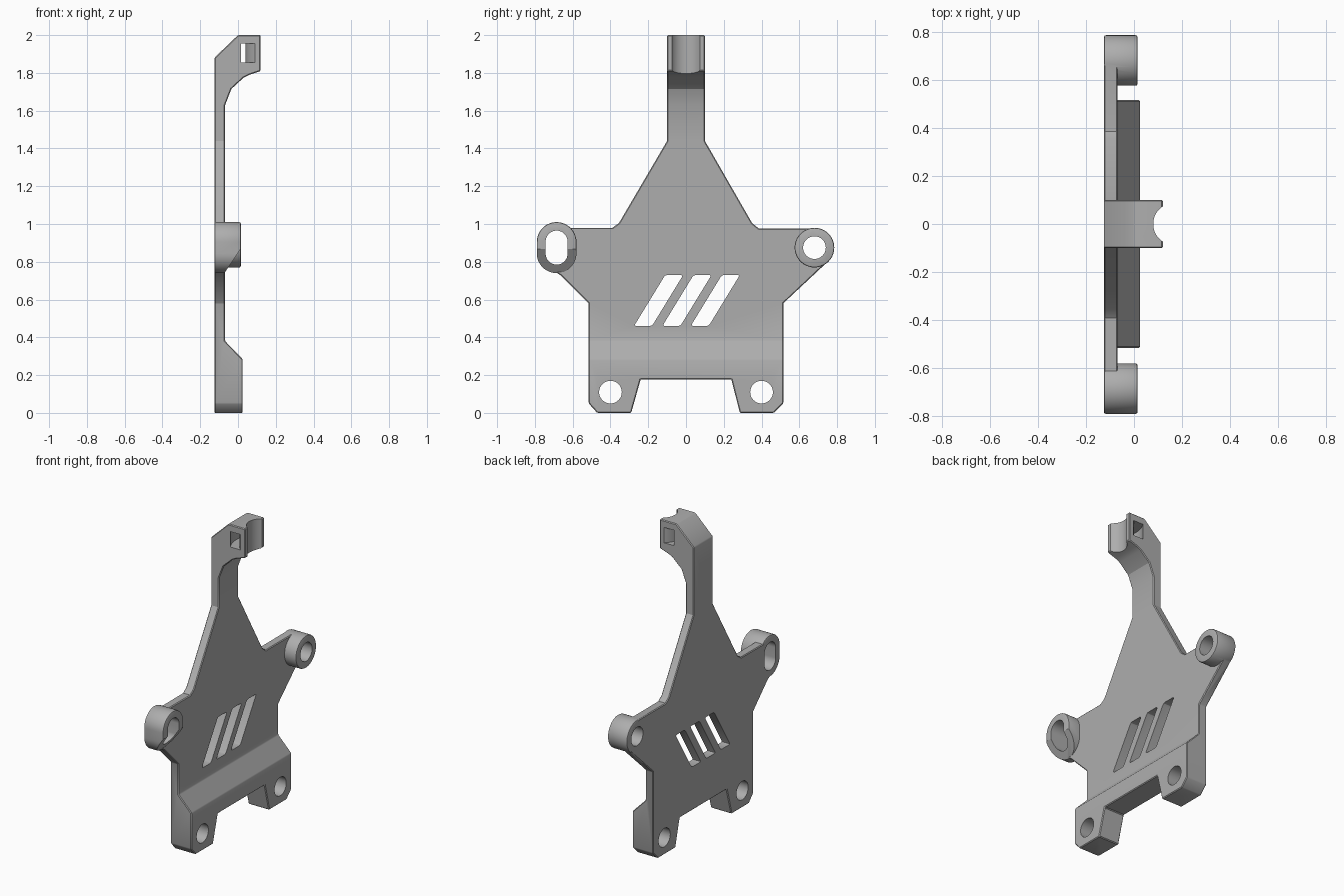
import bpy, math

cube = bpy.data.objects.get("Cube")
if cube:
    bpy.data.objects.remove(cube, do_unlink=True)

grey = bpy.data.materials.new("plain_grey")
grey.use_nodes = True
grey.diffuse_color = (0.42, 0.42, 0.42, 1)
grey.node_tree.nodes["Principled BSDF"].inputs["Base Color"].default_value = grey.diffuse_color


def activate(ob):
    bpy.ops.object.select_all(action='DESELECT')
    ob.select_set(True)
    bpy.context.view_layer.objects.active = ob


def prism(name, points, axis, low, high):
    """Extrude a 2D outline along x (points are y, z), y (x, z) or z (x, y)."""
    place = {'x': lambda a, b, d: (d, a, b),
             'y': lambda a, b, d: (a, d, b),
             'z': lambda a, b, d: (a, b, d)}[axis]
    n = len(points)
    verts = [place(a, b, d) for d in (low, high) for a, b in points]
    faces = [list(range(n))[::-1], list(range(n, 2 * n))]
    faces += [(i, (i + 1) % n, (i + 1) % n + n, i + n) for i in range(n)]
    mesh = bpy.data.meshes.new(name)
    mesh.from_pydata(verts, [], faces)
    mesh.materials.append(grey)
    ob = bpy.data.objects.new(name, mesh)
    bpy.context.collection.objects.link(ob)
    activate(ob)
    bpy.ops.object.mode_set(mode='EDIT')
    bpy.ops.mesh.select_all(action='SELECT')
    bpy.ops.mesh.normals_make_consistent(inside=False)
    bpy.ops.object.mode_set(mode='OBJECT')
    return ob


def combine(ob, other, operation):
    activate(ob)
    mod = ob.modifiers.new("combine", 'BOOLEAN')
    mod.operation, mod.object, mod.solver = operation, other, 'EXACT'
    bpy.ops.object.modifier_apply(modifier=mod.name)
    bpy.data.objects.remove(other, do_unlink=True)


def soften(ob, width, segments=1):
    activate(ob)
    mod = ob.modifiers.new("soften", 'BEVEL')
    mod.width, mod.segments = width, segments
    mod.limit_method, mod.angle_limit = 'ANGLE', math.radians(40)
    bpy.ops.object.modifier_apply(modifier=mod.name)


def stadium(y, z, r, half=0.0, n=48):
    """Circle, or an upright slot when half is above zero."""
    pts = []
    for i in range(n + 1):
        a = 2 * math.pi * i / n
        if i < n or half:
            pts.append((y + r * math.cos(a), z + r * math.sin(a) + (half if i <= n // 2 else -half)))
        if half and i == n // 2:
            pts.append((y - r, z - half))
    return pts[:-1] if half else pts


def arc(cx, r, half_angle, n=24):
    """Arc around (cx, 0) that opens towards +x."""
    return [(cx + r * math.cos(a), r * math.sin(a)) for a in
            (math.pi - half_angle + 2 * half_angle * i / n for i in range(n + 1))]


BACK = -0.125

# Body: star-like outline crossed with the side profile
outline = [(-0.47, 0), (-0.29, 0), (-0.24, 0.178), (0.24, 0.178), (0.285, 0), (0.465, 0),
           (0.515, 0.05), (0.515, 0.58), (0.752, 0.802), (0.68, 0.875), (0.68, 0.977),
           (0.385, 0.977), (0.35, 1.005), (0.1, 1.44), (0.1, 2.1), (-0.1, 2.1),
           (-0.1, 1.44), (-0.355, 1.005), (-0.39, 0.98), (-0.66, 0.98), (-0.685, 0.88),
           (-0.74, 0.78), (-0.66, 0.725), (-0.515, 0.58), (-0.515, 0.05)]
profile = [(BACK, 0), (0.025, 0), (0.025, 0.285), (-0.068, 0.38), (-0.068, 1.63),
           (-0.035, 1.715), (0.03, 1.775), (0.06, 1.79), (0.12, 1.81), (0.12, 2),
           (0, 2), (BACK, 1.88)]
body = prism("bracket_body", outline, 'x', -0.3, 0.3)
combine(body, prism("side_profile", profile, 'y', -1, 1), 'INTERSECT')
soften(body, 0.005)

# Round boss
boss = prism("round_boss", stadium(0.68, 0.875, 0.105), 'x', BACK, 0.015)
soften(boss, 0.008, 2)
combine(body, boss, 'UNION')

# Slotted boss, with its lower end sloped back to the plate
boss = prism("slotted_boss", stadium(-0.685, 0.875, 0.105, 0.03), 'x', BACK, 0.015)
soften(boss, 0.008, 2)
slope = [(0.055, 0.928), (-0.075, 0.735), (-0.075, 0.6), (0.055, 0.6)]
combine(boss, prism("slope_cutter", slope, 'y', -0.9, -0.5), 'DIFFERENCE')
combine(body, boss, 'UNION')

# Screw holes
holes = [stadium(0.68, 0.875, 0.06), stadium(-0.685, 0.875, 0.058, 0.032),
         stadium(0.4, 0.11, 0.06), stadium(-0.4, 0.11, 0.06)]
for points in holes:
    combine(body, prism("hole_cutter", points, 'x', -0.3, 0.3), 'DIFFERENCE')

# Three equal slanted vent slots
for i in (-1, 0, 1):
    mid = 0.005 + 0.15 * i
    slot = [(mid - 0.13, 0.46), (mid - 0.035, 0.46), (mid + 0.13, 0.73), (mid + 0.035, 0.73)]
    cutter = prism("vent_cutter", slot, 'x', -0.3, 0.3)
    soften(cutter, 0.012, 2)
    combine(body, cutter, 'DIFFERENCE')

# Cable groove at the top of the arm, and the curved tie channel behind it
combine(body, prism("groove_cutter", stadium(0.167, 0, 0.087), 'z', 1.7, 2.1), 'DIFFERENCE')
channel = arc(0.167, 0.182, 1.2) + arc(0.167, 0.127, 1.2)[::-1]
combine(body, prism("channel_cutter", channel, 'z', 1.855, 1.955), 'DIFFERENCE')

activate(body)
bpy.ops.object.shade_smooth_by_angle(angle=math.radians(25))
